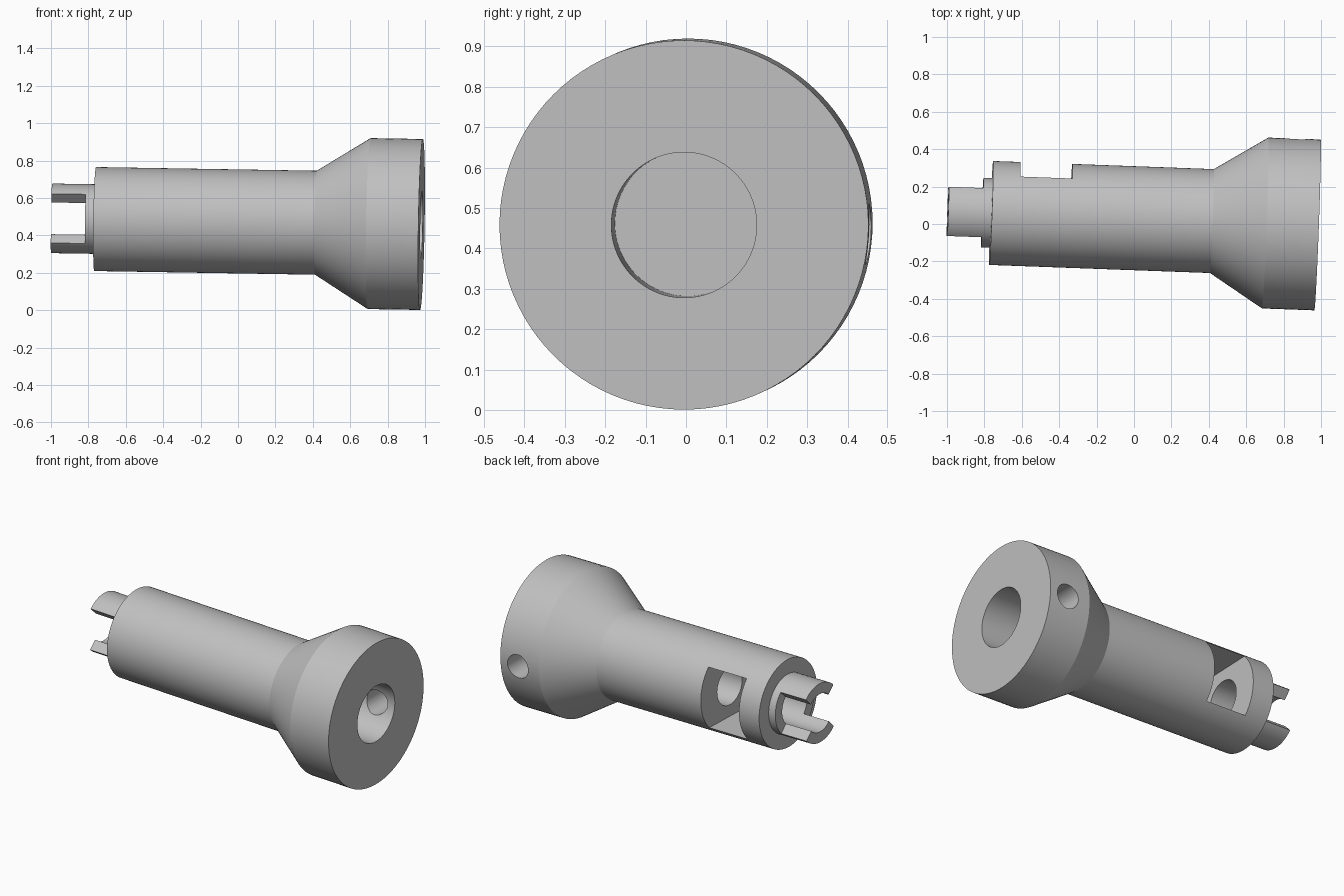
import bpy, bmesh, math
from mathutils import Matrix, Vector

old = bpy.data.objects.get("Cube")
if old:
    bpy.data.objects.remove(old, do_unlink=True)

SIDES = 96
# Slightly tilted main axis; local origin is the centre of the head face, local +x points out of it
FRAME = (Matrix.Translation((0.981, -0.005, 0.458))
         @ Matrix.Rotation(math.radians(-2.1), 4, 'Z')
         @ Matrix.Rotation(math.radians(0.95), 4, 'Y'))

grey = bpy.data.materials.new("plain_grey")
grey.use_nodes = True
GREY = (0.53, 0.53, 0.53, 1)
grey.diffuse_color = GREY
grey.node_tree.nodes["Principled BSDF"].inputs["Base Color"].default_value = GREY


def add_object(name, bm):
    bmesh.ops.recalc_face_normals(bm, faces=bm.faces)
    mesh = bpy.data.meshes.new(name)
    bm.to_mesh(mesh)
    bm.free()
    mesh.materials.append(grey)
    obj = bpy.data.objects.new(name, mesh)
    obj.matrix_world = FRAME
    bpy.context.collection.objects.link(obj)
    return obj


def turned(name, profile):
    """Solid turned about the local x axis from (x, radius) points."""
    bm = bmesh.new()
    rings = []
    for x, r in profile:
        angles = [math.tau * i / SIDES for i in range(SIDES)]
        rings.append([bm.verts.new((x, r * math.cos(a), r * math.sin(a))) for a in angles])
    for a, b in zip(rings, rings[1:]):
        for i in range(SIDES):
            j = (i + 1) % SIDES
            bm.faces.new((a[i], a[j], b[j], b[i]))
    bm.faces.new(rings[0])
    bm.faces.new(rings[-1])
    return add_object(name, bm)


def prism(name, outline, x0, x1):
    """Block with a (y, z) outline, running along local x."""
    bm = bmesh.new()
    face = bm.faces.new([bm.verts.new((x0, y, z)) for y, z in outline])
    ext = bmesh.ops.extrude_face_region(bm, geom=[face])
    moved = [v for v in ext["geom"] if isinstance(v, bmesh.types.BMVert)]
    bmesh.ops.translate(bm, vec=Vector((x1 - x0, 0, 0)), verts=moved)
    return add_object(name, bm)


# Handle: head, cone, shaft, collar and tab sleeve in one turned piece
handle = turned("handle", [(0, 0.457), (-0.28, 0.457), (-0.565, 0.278),
                           (-1.746, 0.278), (-1.746, 0.186), (-1.978, 0.186)])

# Bores at both ends
cutters = [turned("head_bore_cutter", [(0.1, 0.18), (-0.24, 0.18)]),
           turned("tail_bore_cutter", [(-0.85, 0.12), (-2.1, 0.12)])]

# Pocket in the back of the shaft
cutters.append(prism("pocket_cutter", [(-0.18, -0.193), (0.4, -0.193),
                                       (0.4, 0.193), (-0.18, 0.193)], -1.6, -1.322))

# Wedges that leave an upper and a lower tab
for side, label in ((1, "back"), (-1, "front")):
    cutters.append(prism(label + "_wedge_cutter",
                         [(0, 0), (side * 0.3, 0.3), (side * 0.3, -0.3)], -1.794, -2.1))

# Round side hole through the back of the head into the bore
bm = bmesh.new()
bmesh.ops.create_cone(bm, cap_ends=True, segments=48, radius1=0.075, radius2=0.075, depth=0.5,
                      matrix=Matrix.Translation((-0.125, 0.35, -0.025))
                      @ Matrix.Rotation(math.pi / 2, 4, 'X'))
cutters.append(add_object("side_hole_cutter", bm))

for cutter in cutters:
    cutter.hide_render = True
    mod = handle.modifiers.new(cutter.name, 'BOOLEAN')
    mod.operation = 'DIFFERENCE'
    mod.solver = 'EXACT'
    mod.object = cutter

# Apply the cuts and drop the cutters
bpy.context.view_layer.update()
bpy.ops.object.select_all(action='DESELECT')
handle.select_set(True)
bpy.context.view_layer.objects.active = handle
for cutter in cutters:
    bpy.ops.object.modifier_apply(modifier=cutter.name)
    bpy.data.objects.remove(cutter, do_unlink=True)
bpy.ops.object.shade_smooth_by_angle(angle=math.radians(25))
